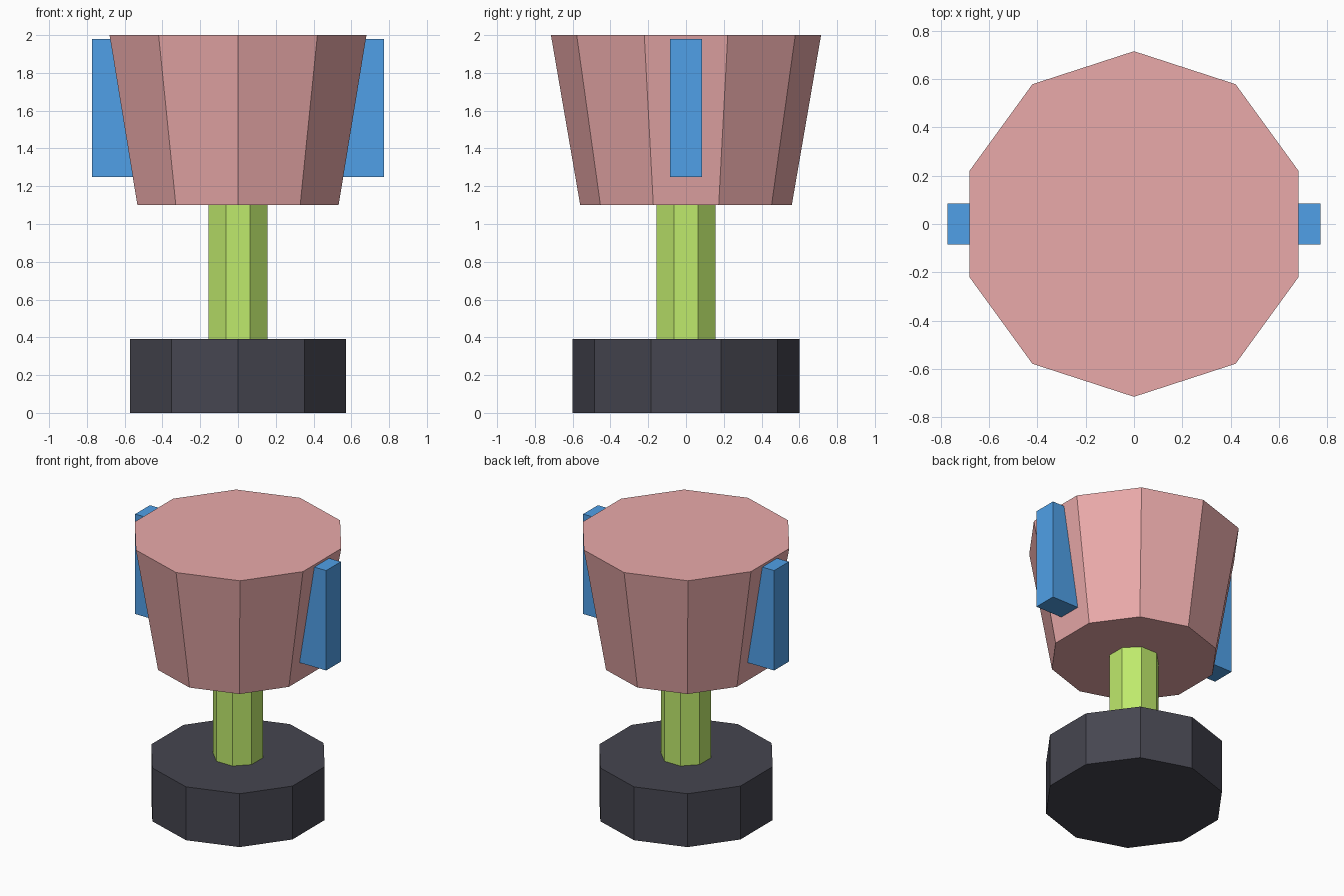
import bpy
from math import sin, cos, pi

if "Cube" in bpy.data.objects:
    bpy.data.objects.remove(bpy.data.objects["Cube"])


def add_mesh(name, verts, faces, mat):
    mesh = bpy.data.meshes.new(name)
    mesh.from_pydata(verts, [], faces)
    mesh.materials.append(mat)
    obj = bpy.data.objects.new(name, mesh)
    bpy.context.collection.objects.link(obj)
    return obj


def material(name, color):
    mat = bpy.data.materials.new(name)
    mat.diffuse_color = (*color, 1)
    mat.use_nodes = True
    mat.node_tree.nodes["Principled BSDF"].inputs["Base Color"].default_value = mat.diffuse_color
    return mat


def prism(name, sides, r0, r1, z0, z1, mat, turn=0.0):
    """Closed tapered prism, first corner on +y before turning."""
    verts = []
    for r, z in ((r0, z0), (r1, z1)):
        for i in range(sides):
            a = pi / 2 + turn + 2 * pi * i / sides
            verts.append((r * cos(a), r * sin(a), z))
    faces = [(i, (i + 1) % sides, (i + 1) % sides + sides, i + sides) for i in range(sides)]
    faces += [tuple(reversed(range(sides))), tuple(range(sides, 2 * sides))]
    return add_mesh(name, verts, faces, mat)


def box(name, x0, x1, y0, y1, z0, z1, mat):
    verts = [(x, y, z) for z in (z0, z1) for x, y in ((x0, y0), (x1, y0), (x1, y1), (x0, y1))]
    faces = [(0, 1, 5, 4), (1, 2, 6, 5), (2, 3, 7, 6), (3, 0, 4, 7), (3, 2, 1, 0), (4, 5, 6, 7)]
    return add_mesh(name, verts, faces, mat)


dark = material("dark", (0.06, 0.06, 0.08))
green = material("green", (0.52, 0.82, 0.15))
pink = material("pink", (0.82, 0.40, 0.40))
blue = material("blue", (0.08, 0.35, 0.80))

# Base, stem and cup
prism("base", 10, 0.6, 0.6, 0, 0.39, dark)
prism("stem", 8, 0.169, 0.169, 0.39, 1.1, green, pi / 8)
prism("cup", 10, 0.56, 0.715, 1.1, 2.0, pink)

# Side handles, sunk into the cup
box("handle_right", 0.53, 0.772, -0.085, 0.085, 1.25, 1.98, blue)
box("handle_left", -0.772, -0.53, -0.085, 0.085, 1.25, 1.98, blue)
